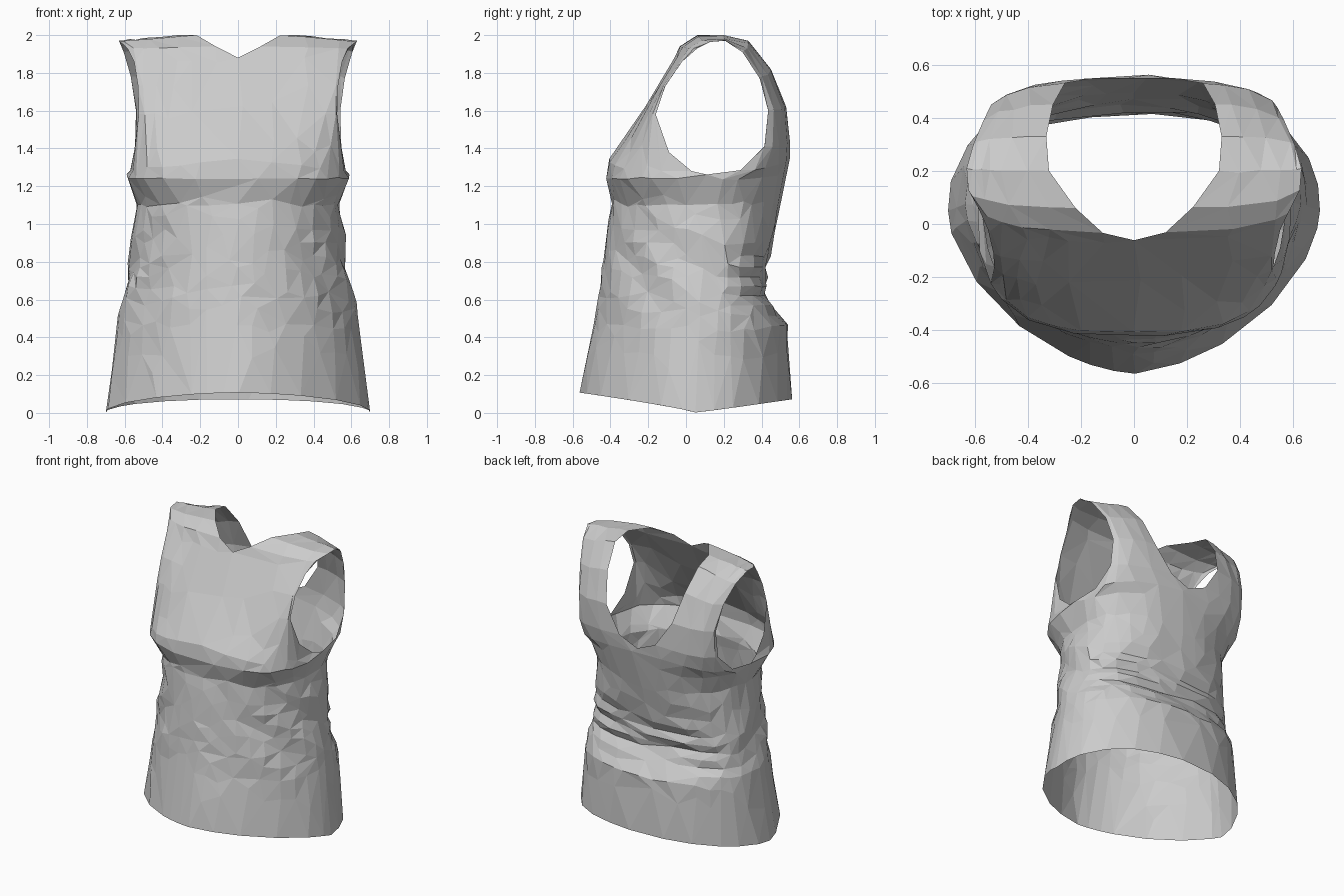
import bpy, bmesh, math, random
from mathutils import Vector

if "Cube" in bpy.data.objects:
    bpy.data.objects.remove(bpy.data.objects["Cube"])

random.seed(4)
N = 10  # segments per quarter of the garment

# Body profile: z, half width, front y, back y, front roundness, back roundness
BODY = [
    (0.00, .700, -.56, .56, 1.68, 2.15),
    (0.30, .660, -.52, .545, 1.7, 2.2),
    (0.46, .640, -.49, .535, 1.75, 2.3),
    (0.55, .622, -.475, .47, 1.8, 2.5),
    (0.63, .605, -.46, .415, 1.85, 2.6),
    (0.80, .575, -.44, .43, 1.9, 2.5),
    (0.95, .560, -.42, .47, 2.0, 2.4),
    (1.10, .538, -.395, .50, 2.3, 2.3),
    (1.14, .548, -.395, .505, 2.5, 2.3),
    (1.24, .590, -.42, .525, 3.0, 2.3),
]
LEVELS = [0, .16, .3, .4, .46, .52, .57, .62, .67, .72, .77, .83, .9, .97, 1.04, 1.1, 1.15, 1.24]

# Front panel, strap and back panel: inner edge point, outer (armhole) edge point, roundness
ROWS = [
    ((0, -.405, 1.35), (.570, .03, 1.28), 3.0),
    ((0, -.335, 1.45), (.550, -.09, 1.38), 2.8),
    ((0, -.225, 1.60), (.525, -.16, 1.58), 2.4),
    ((0, -.145, 1.74), (.530, -.11, 1.73), 2.0),
    ((0, -.060, 1.88), (.550, -.02, 1.86), 2.0),
    ((.12, -.03, 1.94), (.585, .06, 1.93), 2.0),
    ((.22, .06, 2.00), (.625, .13, 1.965), 2.0),
    ((.32, .20, 2.00), (.630, .21, 1.97), 2.0),
    ((.33, .33, 1.97), (.605, .30, 1.91), 1.8),
    ((.305, .45, 1.82), (.565, .39, 1.77), 1.6),
    ((.26, .53, 1.62), (.540, .435, 1.60), 1.7),
    ((.14, .55, 1.44), (.545, .415, 1.41), 1.9),
    ((0, .55, 1.38), (.570, .29, 1.285), 2.2),
]


def profile(z):
    for a, b in zip(BODY, BODY[1:]):
        if z <= b[0]:
            f = (z - a[0]) / (b[0] - a[0])
            return [p + (q - p) * f for p, q in zip(a, b)]
    return list(BODY[-1])


def bump(v, centre, width):
    return math.exp(-((v - centre) / width) ** 2)


def ring(z, side):
    """Half ring from front centre round the side to back centre."""
    _, w, yf, yb, pf, pb = profile(z)
    yc = .05 + .06 * z / 1.24
    pts = []
    for i in range(2 * N + 1):
        t = math.pi * i / (2 * N)
        c, s = math.cos(t), abs(math.sin(t))
        p, depth = (pf, yc - yf) if i <= N else (pb, yb - yc)
        x = w * (0 if i in (0, 2 * N) else s ** (2 / p))
        y = yc - math.copysign(depth * abs(c) ** (2 / p), c) if i != N else yc
        back = max(0, -c)
        # drape folds fanning from bust to back waist
        fan = math.atan2(1.25 - z, y + .6)
        weight = min(1, x / .35) ** 2 * (1 - back)
        fold = .015 * math.sin(fan * 17 + side * .6) * weight * bump(z, .74, .24)
        # crumpled waist at the back
        fold += .026 * back * math.sin(z * 56 + 5 * x * side) * bump(z, .70, .16)
        k = 1 + fold / .55
        # curved hem and raised underarm
        hem = .105 * max(0, c) + .07 * back
        lift = (.002 + hem) * max(0, 1 - z / .5) + (.022 if z > 1.2 and i == N else 0)
        pts.append(Vector((x * k, yc + (y - yc) * k, z + lift)))
    return pts


def panel(inner, outer, p):
    a, b = Vector(inner), Vector(outer)
    pts = []
    for i in range(N + 1):
        t = math.pi / 2 * i / N
        u = math.sin(t) ** (2 / p)
        v = 1 - max(0, math.cos(t)) ** (2 / p)
        pts.append(Vector((a.x + (b.x - a.x) * u, a.y + (b.y - a.y) * v, a.z + (b.z - a.z) * u)))
    return pts


def skin(bm, rows, side):
    grid = [[bm.verts.new((p.x * side, p.y, p.z)) for p in r] for r in rows]
    for r, q in zip(grid, grid[1:]):
        for i in range(len(r) - 1):
            bm.faces.new((r[i], r[i + 1], q[i + 1], q[i]))


bm = bmesh.new()
for side in (1, -1):
    body = [ring(z, side) for z in LEVELS]
    top = body[-1]
    skin(bm, body, side)    # torso and skirt
    skin(bm, [top[:N + 1]] + [panel(*r) for r in ROWS] + [top[N:][::-1]], side)  # chest, strap, back
bmesh.ops.remove_doubles(bm, verts=bm.verts, dist=.0005)

# Slight cloth irregularity, leaving the open edges clean
for v in bm.verts:
    if not v.is_boundary:
        v.co += Vector([random.uniform(-.004, .004) for _ in range(3)])
bmesh.ops.triangulate(bm, faces=bm.faces, quad_method='SHORT_EDGE')
bmesh.ops.recalc_face_normals(bm, faces=bm.faces)

mesh = bpy.data.meshes.new("tank_top")
bm.to_mesh(mesh)
bm.free()
# Normals point outward: the frontmost face must face -y
if min(mesh.polygons, key=lambda f: f.center.y).normal.y > 0:
    mesh.flip_normals()
shirt = bpy.data.objects.new("tank_top", mesh)
bpy.context.collection.objects.link(shirt)
# Collapse to large irregular cloth facets
facets = shirt.modifiers.new("facets", 'DECIMATE')
facets.ratio = .45
